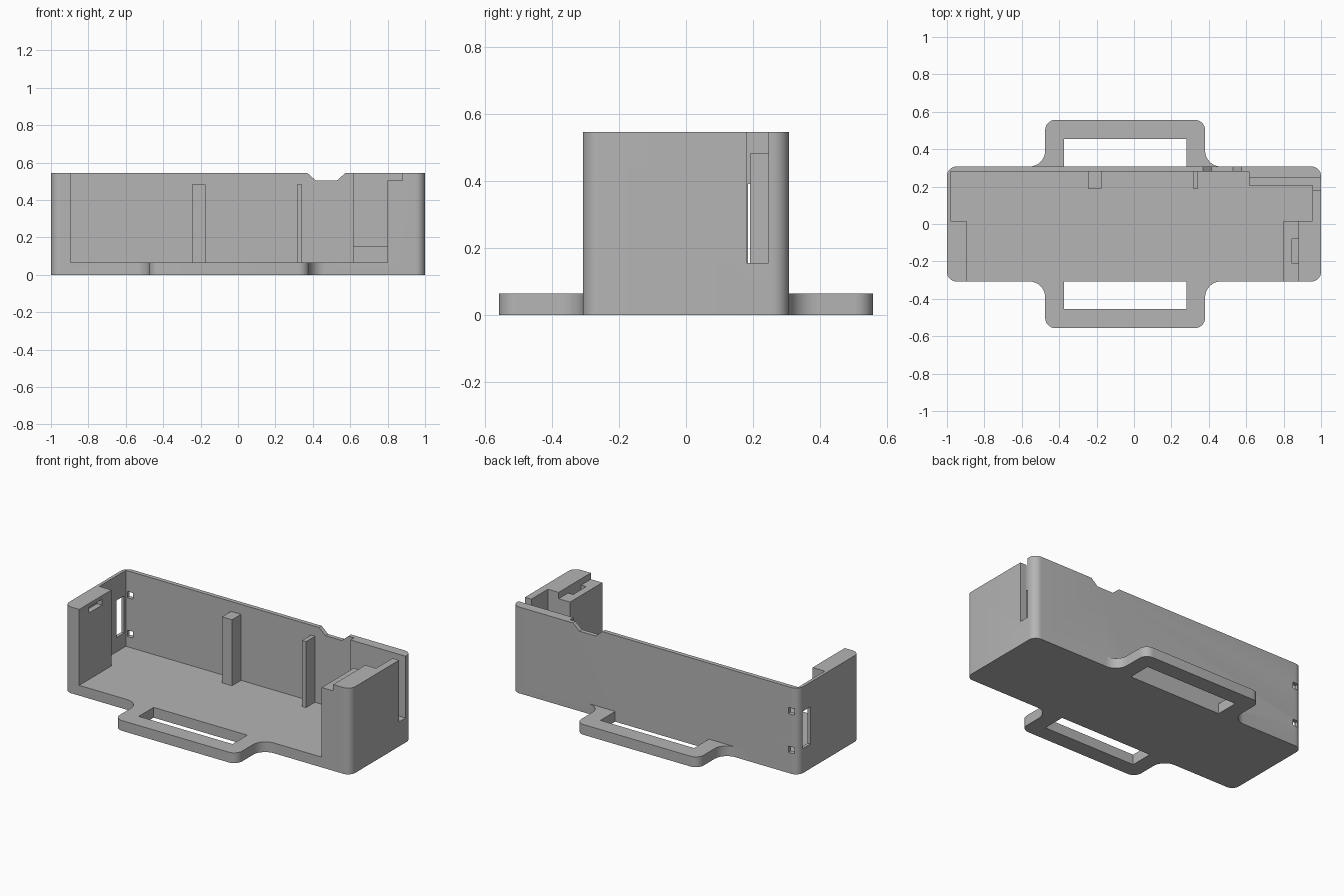
import bpy, bmesh, math
from mathutils import Vector

old = bpy.data.objects.get("Cube")
if old:
    bpy.data.objects.remove(old, do_unlink=True)

grey = bpy.data.materials.new("plain grey")
grey.use_nodes = True
colour = (0.46, 0.46, 0.46, 1)
grey.diffuse_color = colour
grey.node_tree.nodes["Principled BSDF"].inputs["Base Color"].default_value = colour

FLOOR, TOP, HALF_Y, OVER = 0.065, 0.545, 0.307, 0.7


def prism(name, pts, lo, hi, axis="z"):
    """Extrude a closed outline along z (xy points) or y (xz points)."""
    bm = bmesh.new()
    place = (lambda p, h: (p[0], p[1], h)) if axis == "z" else (lambda p, h: (p[0], h, p[1]))
    face = bm.faces.new([bm.verts.new(place(p, lo)) for p in pts])
    step = Vector(place((0, 0), hi - lo))
    ext = bmesh.ops.extrude_face_region(bm, geom=[face])
    moved = [g for g in ext["geom"] if isinstance(g, bmesh.types.BMVert)]
    bmesh.ops.translate(bm, verts=moved, vec=step)
    bmesh.ops.recalc_face_normals(bm, faces=bm.faces)
    mesh = bpy.data.meshes.new(name)
    bm.to_mesh(mesh)
    bm.free()
    mesh.materials.append(grey)
    ob = bpy.data.objects.new(name, mesh)
    bpy.context.collection.objects.link(ob)
    return ob


def box(name, x0, x1, y0, y1, z0, z1):
    return prism(name, [(x0, y0), (x1, y0), (x1, y1), (x0, y1)], z0, z1)


def arc(cx, cy, r, a0, a1, n=8):
    angles = [math.radians(a0 + (a1 - a0) * i / n) for i in range(n + 1)]
    return [(cx + r * math.cos(a), cy + r * math.sin(a)) for a in angles]


def combine(target, other, operation):
    """Apply a boolean and drop the helper."""
    mod = target.modifiers.new("bool", "BOOLEAN")
    mod.operation, mod.solver, mod.object = operation, "EXACT", other
    bpy.context.view_layer.objects.active = target
    bpy.ops.object.modifier_apply(modifier=mod.name)
    bpy.data.objects.remove(other, do_unlink=True)


# Rounded solid body
r = 0.05
outline = []
for sx, sy, a in ((1, 1, 0), (-1, 1, 90), (-1, -1, 180), (1, -1, 270)):
    outline += arc(sx * (1 - r), sy * (HALF_Y - r), r, a, a + 90)
tray = prism("tray", outline, 0, TOP)

# Cavities, slots and holes: x, y and z ranges
cuts = {
    "main_cavity": (-0.895, 0.615, -0.5, 0.28, FLOOR, OVER),
    "right_cavity": (0.5, 0.8, -0.5, 0.205, FLOOR, OVER),
    "left_pocket": (-0.98, -0.8, 0.015, 0.28, FLOOR, OVER),
    "right_pocket": (0.7, 0.955, 0.015, 0.205, FLOOR, OVER),
    "board_slot": (0.6, 1.1, 0.18, 0.245, 0.155, OVER),
    "end_ledge": (0.7, 0.88, -0.5, 0.1, 0.505, OVER),
    "ledge_catch": (0.845, 0.88, -0.21, -0.08, 0.46, 0.6),
    "left_catch": (-0.93, -0.8, -0.21, -0.08, 0.485, 0.522),
    "end_window": (-1.1, -0.9, 0.185, 0.262, 0.155, 0.39),
    "lower_tie_hole": (-0.97, -0.93, 0.2, 0.4, 0.13, 0.17),
    "upper_tie_hole": (-0.97, -0.93, 0.2, 0.4, 0.375, 0.415),
}
for name, size in cuts.items():
    combine(tray, box(name, *size), "DIFFERENCE")

# Sloped notch in the back wall
notch = [(0.325, 0.59), (0.37, TOP), (0.415, 0.505), (0.53, 0.505), (0.575, TOP), (0.62, 0.59)]
combine(tray, prism("cable_notch", notch, 0.26, 0.4, "y"), "DIFFERENCE")

# Strap loops on both long sides
mid, half, hole, outer, fillet, corner = -0.0475, 0.4275, 0.3275, 0.557, 0.085, 0.055
side = [(hole, 0.455), (hole, 0.29), (half + fillet, 0.29)]
side += arc(half + fillet, HALF_Y + fillet, fillet, 270, 180)
side += arc(half - corner, outer - corner, corner, 0, 90)
loop = side + [(-x, y) for x, y in reversed(side)]
for sy in (1, -1):
    pts = [(mid + x, sy * y) for x, y in loop]
    combine(tray, prism("strap_loop", pts, 0, FLOOR), "UNION")

# Support posts against the back wall
for x0, x1 in ((-0.245, -0.175), (0.315, 0.342)):
    combine(tray, box("post", x0, x1, 0.19, 0.295, 0.03, 0.482), "UNION")

bpy.ops.object.select_all(action="DESELECT")
tray.select_set(True)
bpy.context.view_layer.objects.active = tray
bpy.ops.object.shade_smooth_by_angle(angle=math.radians(30))
